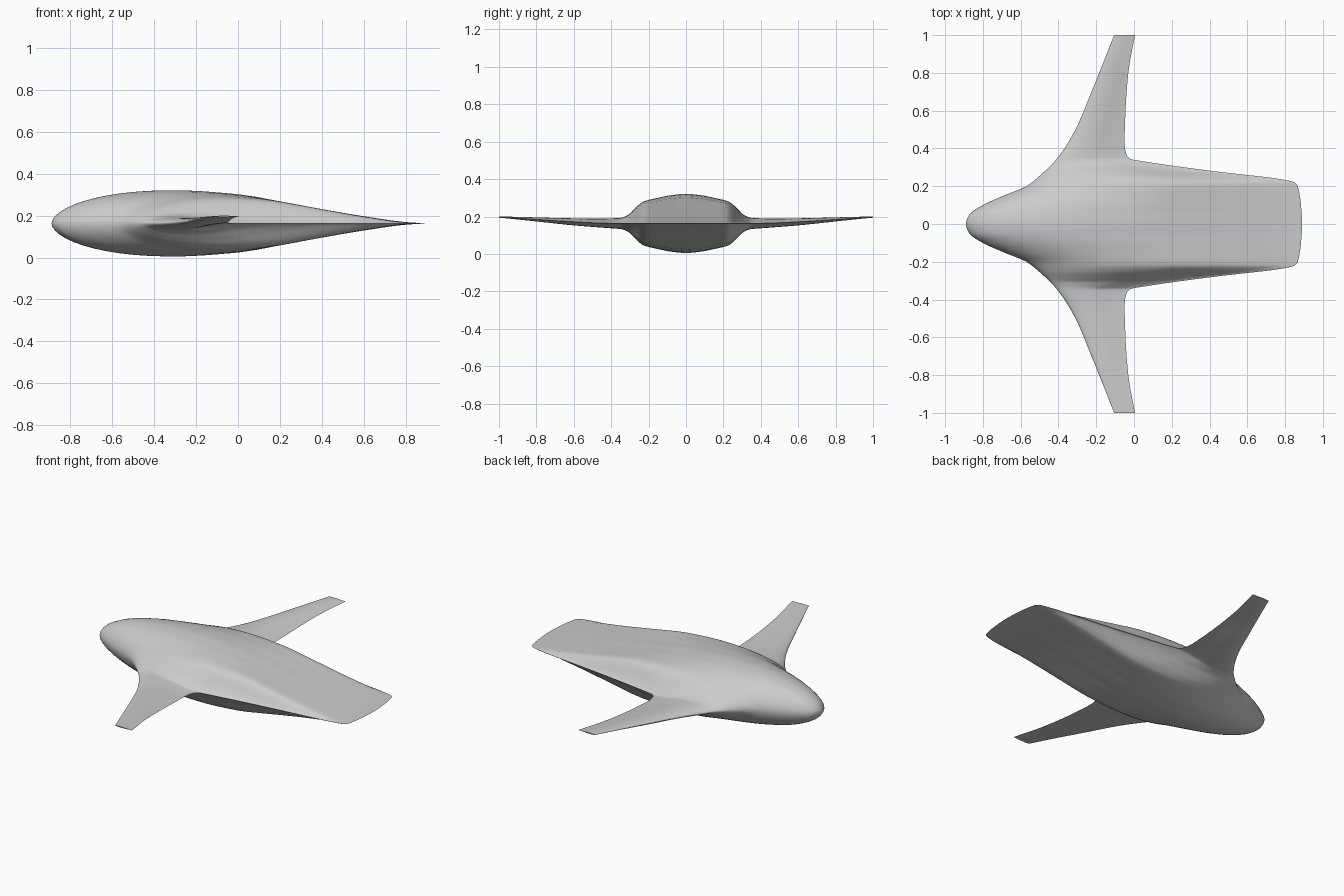
import bpy
import bmesh
import math

default_cube = bpy.data.objects.get("Cube")
if default_cube:
    bpy.data.objects.remove(default_cube, do_unlink=True)


def smooth_curve(points):
    """Return a monotone cubic function running through the given points."""
    xs, ys = zip(*points)
    last = len(xs) - 1
    slopes = [(ys[i + 1] - ys[i]) / (xs[i + 1] - xs[i]) for i in range(last)]
    tangents = [0.0]
    for before, after in zip(slopes, slopes[1:]):
        product = before * after
        tangents.append(2 * product / (before + after) if product > 0 else 0.0)
    tangents.append(slopes[-1])

    def evaluate(x):
        i = 0
        while i < last - 1 and x > xs[i + 1]:
            i += 1
        width = xs[i + 1] - xs[i]
        t = (x - xs[i]) / width
        rest = 1 - t
        start = rest * rest * (ys[i] * (1 + 2 * t) + tangents[i] * width * t)
        end = t * t * (ys[i + 1] * (1 + 2 * rest) - tangents[i + 1] * width * rest)
        return start + end

    return evaluate


# Planform edges, half thickness and height, all by distance from the centre line
leading_edge = smooth_curve([
    (0, -.89), (.05, -.872), (.1, -.8), (.15, -.69), (.2, -.57), (.25, -.505),
    (.35, -.405), (.5, -.31), (.7, -.225), (1, -.105)])
trailing_edge = smooth_curve([
    (0, .89), (.1, .884), (.2, .867), (.22, .85), (.235, .79), (.28, .42),
    (.33, .06), (.345, -.02), (.37, -.04), (.42, -.05), (.6, -.045),
    (.8, -.03), (1, .005)])
half_thickness = smooth_curve([
    (0, .158), (.08, .151), (.15, .137), (.22, .12), (.25, .102), (.28, .073),
    (.31, .045), (.35, .03), (.65, .017), (1, .003)])
centre_height = smooth_curve([(0, .163), (.34, .163), (1, .197)])

# Airfoil half profile: rounded nose, fullest at a third, thin cusped tail
tail_taper = smooth_curve([
    (.33, 1), (.5, .88), (.61, .67), (.72, .44), (.84, .21), (.95, .04), (1, .004)])


def airfoil(u):
    if u > .33:
        return tail_taper(u)
    bow = 1 - u / .33
    return (1 - bow ** 2.2) ** .55


def section(y, steps=32):
    """One closed airfoil ring, over the top and back underneath."""
    span = abs(y)
    front, back = leading_edge(span), trailing_edge(span)
    thick, height = half_thickness(span), centre_height(span)
    ring = []
    for i in range(2 * steps):
        u = (1 + math.cos(math.pi * i / steps)) / 2
        side = 1 if i < steps else -1
        offset = side * thick * airfoil(u)
        ring.append((front + (back - front) * u, y, height + offset))
    return ring


# Stations are packed closely where the body blends into the wing
body = [.2 * i / 16 for i in range(1, 17)]
shoulder = [.2 + .2 * i / 44 for i in range(1, 45)]
wing = [.4 + .6 * i / 18 for i in range(1, 19)]
half = body + shoulder + wing
stations = [-y for y in reversed(half)] + [0] + half

# Skin the sections into one blended hull
bm = bmesh.new()
rings = [[bm.verts.new(co) for co in section(y)] for y in stations]
count = len(rings[0])
for inner, outer in zip(rings, rings[1:]):
    for i in range(count):
        j = (i + 1) % count
        bm.faces.new((inner[i], inner[j], outer[j], outer[i]))
bm.faces.new(rings[0])
bm.faces.new(rings[-1])
bmesh.ops.recalc_face_normals(bm, faces=bm.faces)

mesh = bpy.data.meshes.new("blended_wing_body")
bm.to_mesh(mesh)
bm.free()
hull = bpy.data.objects.new("blended_wing_body", mesh)
bpy.context.collection.objects.link(hull)

# Plain grey finish
grey = bpy.data.materials.new("light_grey")
grey.use_nodes = True
colour = (.6, .6, .6, 1)
grey.diffuse_color = colour
grey.node_tree.nodes["Principled BSDF"].inputs["Base Color"].default_value = colour
mesh.materials.append(grey)

# Smooth skin with sharp trailing edges and tips
bpy.ops.object.select_all(action="DESELECT")
hull.select_set(True)
bpy.context.view_layer.objects.active = hull
bpy.ops.object.shade_smooth_by_angle(angle=math.radians(40))
